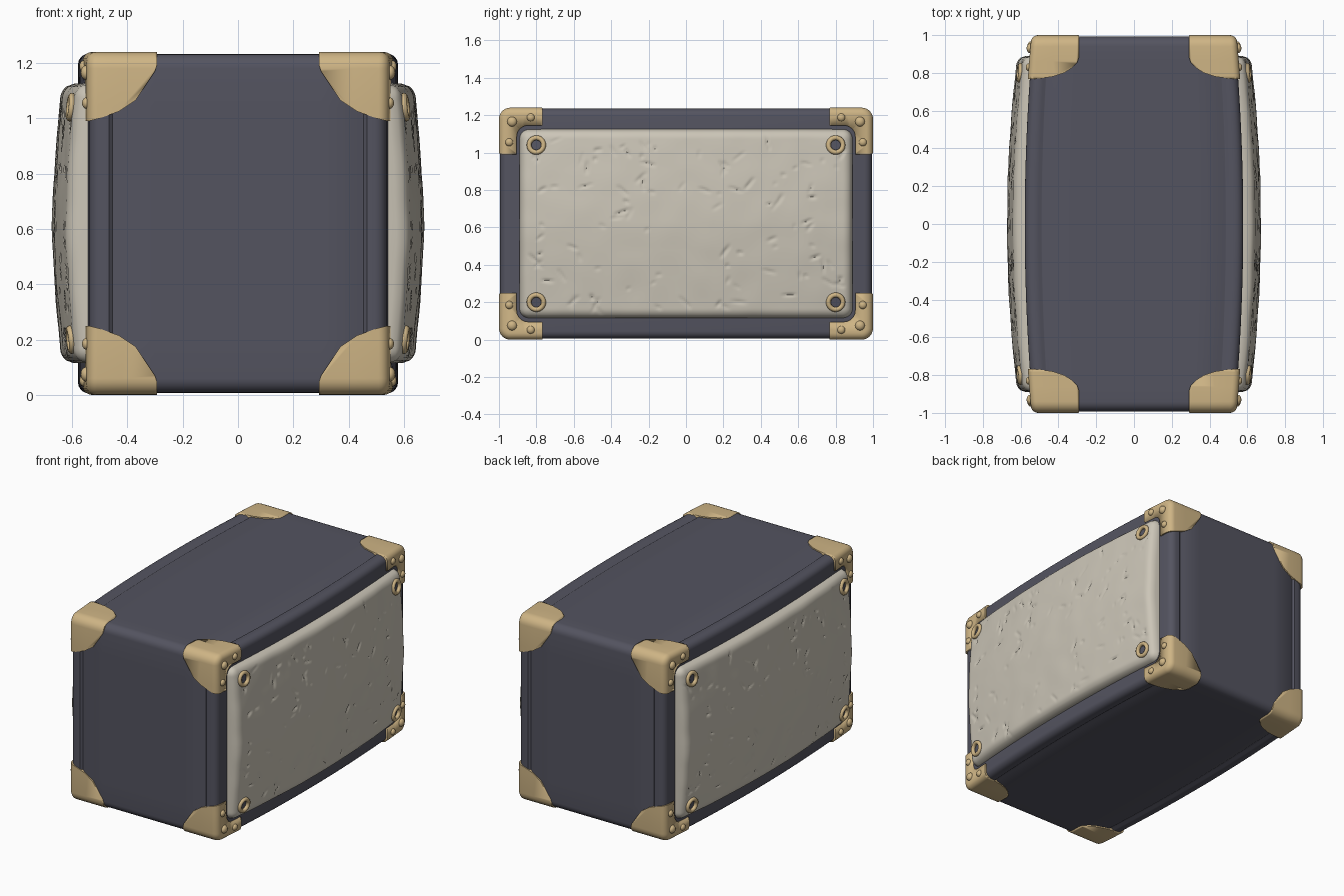
import bpy, bmesh, math, random
from mathutils import Vector, noise

if "Cube" in bpy.data.objects:
    bpy.data.objects.remove(bpy.data.objects["Cube"])

random.seed(4)
MID = 0.62            # height of the centre; everything is modelled around it
HY, HZ = 1.0, 0.62    # half length and half height


def material(name, rgb):
    m = bpy.data.materials.new(name)
    m.diffuse_color = (*rgb, 1)
    m.use_nodes = True
    m.node_tree.nodes["Principled BSDF"].inputs["Base Color"].default_value = m.diffuse_color
    return m


DARK = material("dark slate", (0.088, 0.088, 0.117))
STONE = material("pale stone", (0.60, 0.56, 0.475))
BRASS = material("brass", (0.62, 0.46, 0.235))


def finish(name, bm, mat, mirror=(False, False, False), angle=40):
    bmesh.ops.recalc_face_normals(bm, faces=bm.faces)
    me = bpy.data.meshes.new(name)
    bm.to_mesh(me)
    bm.free()
    ob = bpy.data.objects.new(name, me)
    bpy.context.collection.objects.link(ob)
    ob.location.z = MID
    me.materials.append(mat)
    bpy.ops.object.select_all(action='DESELECT')
    ob.select_set(True)
    bpy.context.view_layer.objects.active = ob
    bpy.ops.object.shade_smooth_by_angle(angle=math.radians(angle))
    if any(mirror):
        add_mirror(ob, mirror)
    return ob


def add_mirror(ob, axes):
    mod = ob.modifiers.new("Mirror", 'MIRROR')
    mod.use_axis = axes
    mod.use_clip = False
    mod.use_mirror_merge = False


def boolean(ob, cutter, op):
    mod = ob.modifiers.new(op, 'BOOLEAN')
    mod.operation, mod.object, mod.solver = op, cutter, 'EXACT'
    bpy.context.view_layer.objects.active = ob
    bpy.ops.object.modifier_apply(modifier=mod.name)
    bpy.data.objects.remove(cutter)


def bulge(y):
    return 1 + 0.085 * max(0, 1 - y * y)


def section(hy, hz, r, ny=24, nz=8, nc=6):
    """Rounded rectangle in the y-z plane, as (y, z) points."""
    pts = []
    for k, (sy, sz) in enumerate([(1, 1), (-1, 1), (-1, -1), (1, -1)]):
        for i in range(nc + 1):
            a = math.pi / 2 * (k + i / nc)
            pts.append((sy * (hy - r) + r * math.cos(a), sz * (hz - r) + r * math.sin(a)))
        n = ny if k % 2 == 0 else nz
        y, z = pts[-1]
        for i in range(1, n):
            t = 1 - 2 * i / n
            pts.append((y, z * t) if k % 2 else (y * t, z))
    return pts


def loft(rings):
    """Skin a list of equal 3D rings and close both ends."""
    bm = bmesh.new()
    vs = [[bm.verts.new(p) for p in ring] for ring in rings]
    for a, b in zip(vs, vs[1:]):
        for i in range(len(a)):
            j = (i + 1) % len(a)
            bm.faces.new((a[i], a[j], b[j], b[i]))
    bm.faces.new(vs[0])
    bm.faces.new(vs[-1])
    return bm


def shell(half_profile):
    """Bulging case from (x, inset) stations mirrored across x = 0."""
    prof = [(-x, d) for x, d in reversed(half_profile)] + half_profile
    return loft([[(x * bulge(y), y, z) for y, z in section(HY - d, HZ - d, max(0.06 - d, 0.012))]
                 for x, d in prof])


def rounded_end(x, d, r, n=5):
    return [(x - r + r * math.sin(a), d + r - r * math.cos(a))
            for a in (math.pi / 2 * i / n for i in range(n + 1))]


# Case body: flat middle, stitched groove, raised rounded rim at each side
finish("case_body", shell([(0.15, 0.008), (0.30, 0.008), (0.435, 0.008), (0.447, 0.016), (0.452, 0.016),
                           (0.465, 0.005)] + rounded_end(0.533, 0.005, 0.04) + [(0.533, 0.22)]), DARK)

# Corner guards: skin just outside the body, clipped to one corner, cleared around the side panel
guard = finish("corner_guard", shell([(0.15, 0), (0.30, 0), (0.42, 0)] + rounded_end(0.543, 0, 0.035)
                                     + [(0.543, 0.3)]), BRASS)
stations = [(0.292, 0.12, 0.045), (0.30, 0.145, 0.07), (0.33, 0.175, 0.115), (0.37, 0.20, 0.175),
            (0.43, 0.22, 0.215), (0.50, 0.23, 0.24), (0.54, 0.232, 0.25), (0.7, 0.232, 0.25)]
corner = finish("corner_clip", loft([[(x, -1.2, HZ - dz), (x, -HY + dy, HZ - dz), (x, -HY + dy, 0.8),
                                      (x, -1.2, 0.8)] for x, dy, dz in stations]), BRASS)
boolean(guard, corner, 'INTERSECT')
clear = finish("panel_clearance", loft([[(x, y, z) for y, z in section(0.905, 0.525, 0.06)]
                                        for x in (0.5, 0.8)]), BRASS)
boolean(guard, clear, 'DIFFERENCE')
bpy.context.view_layer.objects.active = guard
add_mirror(guard, (True, True, True))

# Rivets on the side arms of each guard
bm = bmesh.new()
for y, z, r in [(-0.93, 0.545, 0.026), (-0.83, 0.568, 0.021), (-0.945, 0.435, 0.021)]:
    made = bmesh.ops.create_uvsphere(bm, u_segments=16, v_segments=10, radius=r)["verts"]
    for v in made:
        v.co = Vector((v.co.x * 0.75 + 0.543 * bulge(y), v.co.y + y, v.co.z + z))
finish("guard_rivets", bm, BRASS, (True, True, True), 60)

# Side panel: domed stone slab with rounded edges, chips and scratches
PY, PZ, PR = 0.89, 0.505, 0.05
GY, GZ = 0.80, 0.42    # grommet position


def dome(y, z):
    return 0.672 - 0.055 * (y / PY) ** 2 - 0.035 * abs(z / PZ) ** 1.5


scratches = []
for _ in range(105):
    a, ln = random.uniform(0, math.pi), random.uniform(0.01, 0.05)
    scratches.append((random.uniform(-0.84, 0.84), random.uniform(-0.46, 0.46), math.cos(a), math.sin(a),
                      ln, random.uniform(0.007, 0.013), random.uniform(0.005, 0.012)))


def wear(y, z):
    depth = 0
    for sy, sz, c, s, ln, w, dp in scratches:
        dy, dz = y - sy, z - sz
        if abs(dy) < 0.07 and abs(dz) < 0.07:
            along, across = dy * c + dz * s, abs(dz * c - dy * s)
            fall = (1 - across / w) * (1 - (along / ln) ** 2)
            if across < w and abs(along) < ln:
                depth = max(depth, dp * fall)
    return depth + 0.003 * noise.noise(Vector((y * 7, z * 7, 0)))


def panel_point(i, j, ni, nj):
    y, z = PY * (2 * i / ni - 1), PZ * (2 * j / nj - 1)
    a, b = abs(y) - PY + PR, abs(z) - PZ + PR
    edge = min(PY - abs(y), PZ - abs(z))
    if a > 0 and b > 0:                       # round the four corners
        k = max(a, b) / math.hypot(a, b)
        y = math.copysign(PY - PR + a * k, y)
        z = math.copysign(PZ - PR + b * k, z)
    t = max(0, PR - edge)
    x = dome(y, z) - 0.9 * (PR - math.sqrt(max(0, PR * PR - t * t))) - wear(y, z)
    if math.hypot(abs(y) - GY, abs(z) - GZ) < 0.036:   # grommet hole
        x -= 0.03
    return x, y, z


NI, NJ = 184, 106
bm = bmesh.new()
grid = [[bm.verts.new(panel_point(i, j, NI, NJ)) for j in range(NJ + 1)] for i in range(NI + 1)]
for i in range(NI):
    for j in range(NJ):
        bm.faces.new((grid[i][j], grid[i + 1][j], grid[i + 1][j + 1], grid[i][j + 1]))
rim = bmesh.ops.extrude_edge_only(bm, edges=[e for e in bm.edges if e.is_boundary])["geom"]
for v in rim:
    if isinstance(v, bmesh.types.BMVert):
        v.co.x = 0.5
finish("side_panel", bm, STONE, (True, False, False), 50)

# Grommets: brass ring and dark recessed disc, mirrored to all panel corners
normal = Vector((1, 0.11, 0.11)).normalized()
rot = normal.to_track_quat('Z', 'Y').to_matrix()
centre = Vector((dome(GY, GZ), GY, GZ))
bm = bmesh.new()
N, M = 28, 10
ring = [[bm.verts.new(centre + rot @ Vector(((0.039 + 0.013 * math.cos(q)) * math.cos(p),
                                             (0.039 + 0.013 * math.cos(q)) * math.sin(p),
                                             0.003 + 0.013 * math.sin(q))))
         for q in (math.tau * m / M for m in range(M))] for p in (math.tau * n / N for n in range(N))]
for n in range(N):
    for m in range(M):
        n2, m2 = (n + 1) % N, (m + 1) % M
        bm.faces.new((ring[n][m], ring[n2][m], ring[n2][m2], ring[n][m2]))
finish("grommet_ring", bm, BRASS, (True, True, True), 60)
bm = bmesh.new()
disc = bmesh.ops.create_circle(bm, cap_ends=True, segments=28, radius=0.038)["verts"]
for v in disc:
    v.co = centre + rot @ v.co - normal * 0.008
hole = finish("grommet_hole", bm, DARK, (True, True, True))
